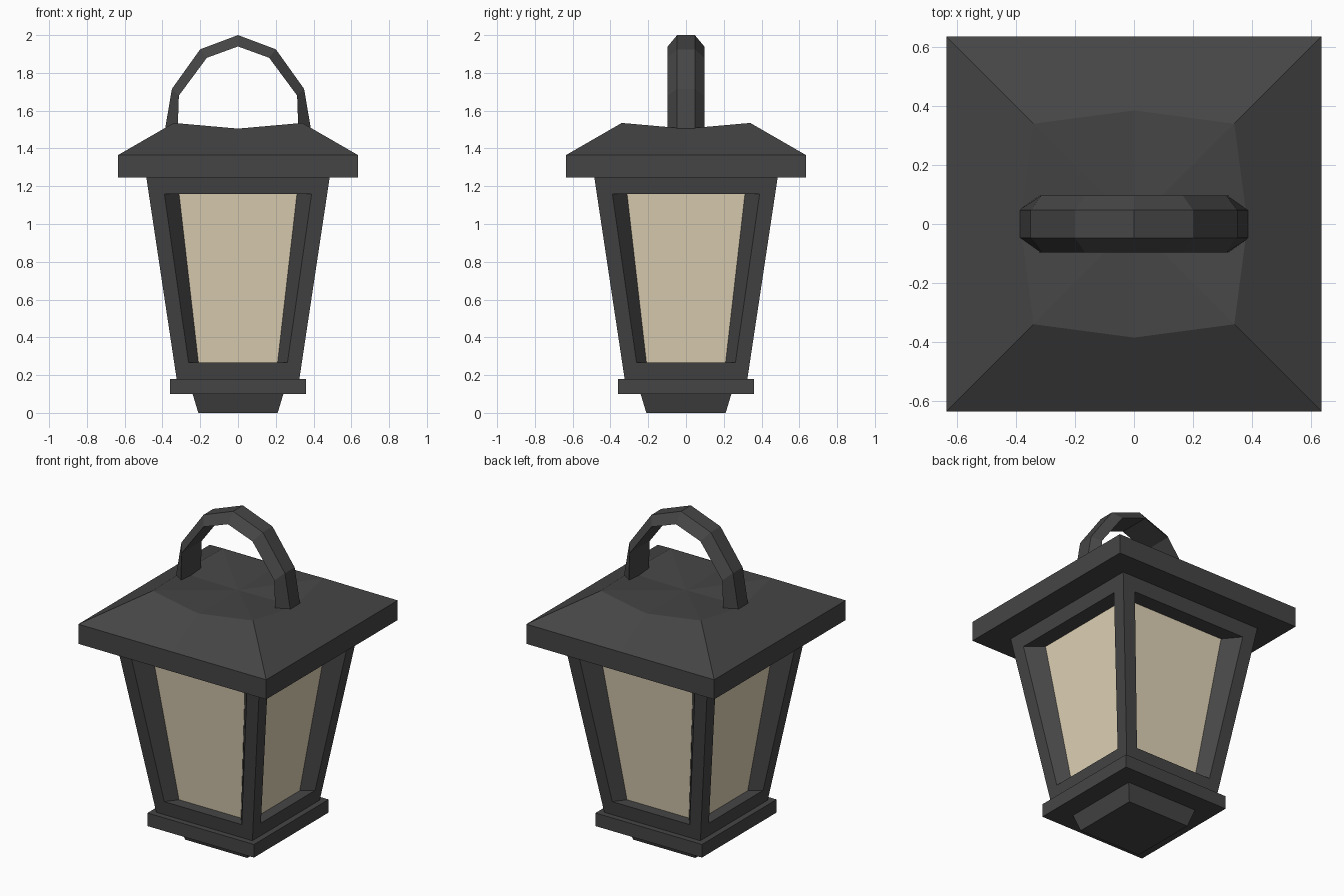
import bpy, bmesh
from math import pi
from mathutils import Matrix, Vector

if "Cube" in bpy.data.objects:
    bpy.data.objects.remove(bpy.data.objects["Cube"])


def material(name, color):
    m = bpy.data.materials.new(name)
    m.diffuse_color = color
    m.use_nodes = True
    m.node_tree.nodes["Principled BSDF"].inputs["Base Color"].default_value = m.diffuse_color
    return m


METAL = material("dark_metal", (0.06, 0.06, 0.06, 1))
GLASS = material("warm_glass", (0.75, 0.65, 0.47, 1))


def finish(name, bm, mat, recalc=True):
    bmesh.ops.remove_doubles(bm, verts=bm.verts, dist=1e-5)
    if recalc:
        bmesh.ops.recalc_face_normals(bm, faces=bm.faces)
    me = bpy.data.meshes.new(name)
    bm.to_mesh(me)
    bm.free()
    me.materials.append(mat)
    ob = bpy.data.objects.new(name, me)
    bpy.context.collection.objects.link(ob)
    return ob


def loft(rings):
    """Skin a list of equal point rings; returns bmesh and the last cap."""
    bm = bmesh.new()
    vs = [[bm.verts.new(p) for p in r] for r in rings]
    n = len(rings[0])
    for a, b in zip(vs, vs[1:]):
        for i in range(n):
            j = (i + 1) % n
            bm.faces.new((a[i], a[j], b[j], b[i]))
    bm.faces.new(vs[0][::-1])
    return bm, bm.faces.new(vs[-1])


def square(h, z):
    return [(-h, -h, z), (h, -h, z), (h, h, z), (-h, h, z)]


def octo(h, z, mid, zmid):
    """Square ring with an extra point in the middle of each side."""
    mids = [(0, -mid, zmid), (mid, 0, zmid), (0, mid, zmid), (-mid, 0, zmid)]
    return [p for pair in zip(square(h, z), mids) for p in pair]


def four_sides(bm, faces):
    """Add quads of the front side, repeated around z."""
    for k in range(4):
        rot = Matrix.Rotation(k * pi / 2, 3, 'Z')
        for f in faces:
            bm.faces.new([bm.verts.new(rot @ Vector(p)) for p in f])


# Foot and base plate
finish("foot", loft([square(0.21, 0), square(0.24, 0.1)])[0], METAL)
finish("base_plate", loft([square(0.36, 0.1), square(0.36, 0.18)])[0], METAL)

# Tapered body: frame, reveals and recessed panes
def wall(z):
    return 0.325 + (z - 0.18) * 0.16 / 1.065


def trapezoid(lo, hi, z0, z1, s=1.0):
    y0, y1 = -wall(z0) * s, -wall(z1) * s
    return [(-lo * s, y0, z0), (lo * s, y0, z0), (hi * s, y1, z1), (-hi * s, y1, z1)]


outer = trapezoid(wall(0.18), wall(1.245), 0.18, 1.245)
opening = trapezoid(0.262, 0.39, 0.267, 1.16)
pane = trapezoid(0.262, 0.39, 0.267, 1.16, 0.8)
quads = []
for a, b in ((outer, opening), (opening, pane)):
    for i in range(4):
        j = (i + 1) % 4
        quads.append((a[i], a[j], b[j], b[i]))
bm = bmesh.new()
four_sides(bm, quads)
finish("body_frame", bm, METAL, recalc=False)
bm = bmesh.new()
four_sides(bm, [pane])
finish("glass_panes", bm, GLASS, recalc=False)

# Roof: eave slab, slopes and a slightly dished top
bm, cap = loft([octo(0.635, 1.245, 0.635, 1.245),
                octo(0.635, 1.365, 0.635, 1.365),
                octo(0.34, 1.535, 0.385, 1.505)])
centre = bmesh.ops.poke(bm, faces=[cap])["verts"][0]
centre.co.z = 1.5
finish("roof", bm, METAL)

# Carrying handle: faceted arch, narrow outside and wide inside
half = [((0.39, 1.48), (0.32, 1.48)), ((0.35, 1.715), (0.313, 1.68)),
        ((0.2, 1.925), (0.165, 1.88))]
arch = [((-o[0], o[1]), (-i[0], i[1])) for o, i in half]
arch += [((0, 2.0), (0, 1.94))] + half[::-1]
rings = [[(o[0], -0.047, o[1]), (o[0], 0.047, o[1]),
          (i[0], 0.097, i[1]), (i[0], -0.097, i[1])] for o, i in arch]
finish("handle", loft(rings)[0], METAL)
